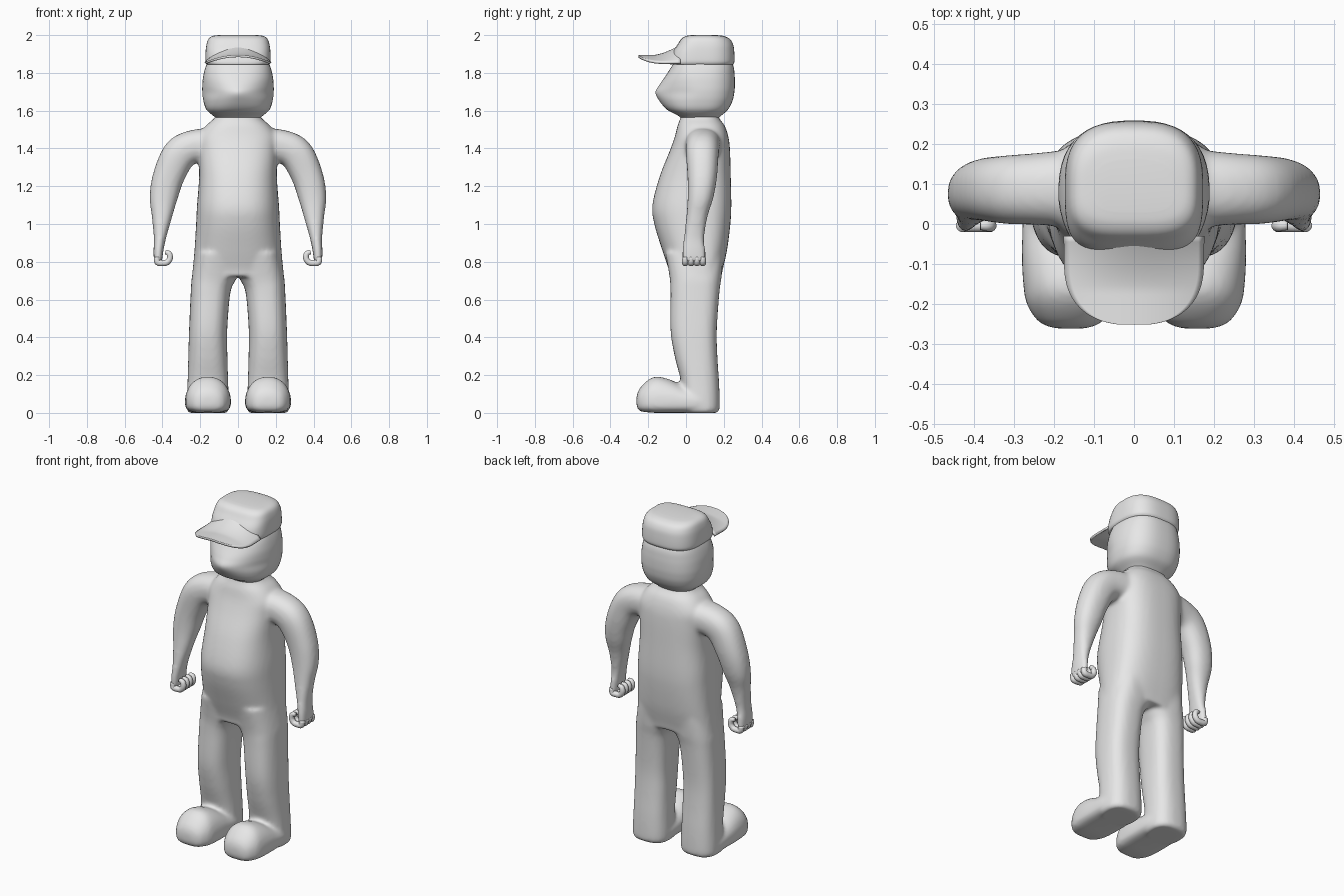
import bpy, bmesh, math
from mathutils import Vector

if "Cube" in bpy.data.objects:
    bpy.data.objects.remove(bpy.data.objects["Cube"])

grey = bpy.data.materials.new("plain grey")
grey.diffuse_color = (0.8, 0.8, 0.8, 1)
grey.use_nodes = True
grey.node_tree.nodes["Principled BSDF"].inputs["Base Color"].default_value = grey.diffuse_color


def finish(bm, name):
    bmesh.ops.recalc_face_normals(bm, faces=bm.faces)
    for f in bm.faces:
        f.smooth = True
    me = bpy.data.meshes.new(name)
    bm.to_mesh(me)
    bm.free()
    me.materials.append(grey)
    ob = bpy.data.objects.new(name, me)
    bpy.context.collection.objects.link(ob)
    return ob


def spline(rows, sub=6):
    """Catmull-Rom through rows of equal-length numbers."""
    out = []
    for i in range(len(rows) - 1):
        a, b, c, d = (rows[max(i - 1, 0)], rows[i], rows[i + 1],
                      rows[min(i + 2, len(rows) - 1)])
        for k in range(sub):
            t = k / sub
            out.append([0.5 * (2 * q + (r - p) * t + (2 * p - 5 * q + 4 * r - s) * t * t
                               + (3 * q - p - 3 * r + s) * t ** 3)
                        for p, q, r, s in zip(a, b, c, d)])
    return out + [list(rows[-1])]


def loft(bm, rows, v, u=None, n=48, sub=6):
    """Rows: x, y, z, half width, minus-v radius, plus-v radius, minus and plus exponents."""
    rows = spline(rows, sub)
    pts = [Vector(r[:3]) for r in rows]
    v = Vector(v)
    rings = []
    for i, r in enumerate(rows):
        tan = pts[min(i + 1, len(pts) - 1)] - pts[max(i - 1, 0)]
        side = Vector(u) if u else v.cross(tan).normalized()
        ring = []
        for k in range(n):
            a = 2 * math.pi * (k + 0.5) / n
            c, s = math.cos(a), math.sin(a)
            rad, e = (r[4], r[6]) if s < 0 else (r[5], r[7])
            p = pts[i] + side * r[3] * math.copysign(abs(c) ** (2 / e), c)
            ring.append(bm.verts.new(p + v * rad * math.copysign(abs(s) ** (2 / e), s)))
        rings.append(ring)
    for a, b in zip(rings, rings[1:]):
        for k in range(n):
            bm.faces.new((a[k], a[(k + 1) % n], b[(k + 1) % n], b[k]))
    bm.faces.new(rings[0])
    bm.faces.new(rings[-1])


X, Y, Z = (1, 0, 0), (0, 1, 0), (0, 0, 1)


def upright(bm, rows, cy):
    """Rows: z, centre x, half width, front y, back y, front and back exponents."""
    loft(bm, [(cx, cy, z, w, cy - f, b - cy, ef, eb) for z, cx, w, f, b, ef, eb in rows], Y, X)


# torso
bm = bmesh.new()
torso = [(1.59, .11, -.025, .165), (1.56, .125, -.03, .175), (1.52, .17, -.045, .205),
         (1.46, .21, -.06, .225), (1.39, .21, -.085, .233), (1.25, .206, -.14, .237),
         (1.10, .217, -.178, .24), (1.0, .222, -.168, .235), (.865, .23, -.127, .218),
         (.76, .24, -.092, .195), (.72, .243, -.088, .188)]
upright(bm, [(z, 0, w, f, b, 2.5, 2.7) for z, w, f, b in torso], .08)

for s in (-1, 1):
    # leg: height, inner x, outer x, front y, back y
    leg = [(.85, .0, .22, -.11, .2), (.72, .008, .244, -.087, .188), (.64, .04, .25, -.082, .177),
           (.44, .057, .259, -.082, .163), (.3, .056, .263, -.06, .166), (.16, .052, .267, -.025, .175),
           (.06, .048, .271, -.02, .178), (.015, .05, .27, -.02, .176), (0, .06, .26, -.01, .165)]
    upright(bm, [(z, s * (i + o) / 2, (o - i) / 2, f, b, 2.6, 2.6) for z, i, o, f, b in leg], .07)
    # foot: y, half width, depth below and above its middle line
    foot = [(-.262, .04, .025, .03), (-.245, .08, .05, .07), (-.2, .11, .057, .115),
            (-.155, .118, .06, .132), (-.09, .122, .06, .118), (-.02, .121, .06, .088),
            (.05, .118, .06, .06), (.11, .108, .06, .04)]
    loft(bm, [(s * .159, y, .06, w, d, h, 3.5, 2.2) for y, w, d, h in foot], Z, X)
    # arm and palm: x, z, half thickness, middle y, half depth
    arm = [(.13, 1.42, .09, .09, .1), (.24, 1.408, .088, .088, .09), (.312, 1.365, .09, .086, .086),
           (.368, 1.25, .083, .086, .078), (.394, 1.14, .074, .077, .068), (.403, 1.04, .054, .058, .056),
           (.413, .93, .033, .043, .054), (.421, .86, .026, .041, .062), (.424, .80, .022, .042, .063)]
    loft(bm, [(s * x, y, z, t, d, d, 2.3, 2.3) for x, z, t, y, d in arm], Y)

# blend torso and limbs into one soft skin
body = finish(bm, "body")
rm = body.modifiers.new("blend", 'REMESH')
rm.mode = 'VOXEL'
rm.voxel_size = 0.011
rm.use_smooth_shade = True
sm = body.modifiers.new("soften", 'SMOOTH')
sm.factor = 0.5
sm.iterations = 8

# curled fingers
for s, side in ((-1, "left"), (1, "right")):
    bm = bmesh.new()
    curl = [(.43, .825, .016), (.426, .797, .017), (.4, .793, .017), (.375, .797, .016),
            (.36, .82, .016), (.366, .845, .015), (.385, .85, .011)]
    for k in range(4):
        loft(bm, [(s * x, -.004 + .031 * k, z, r, r, r, 2, 2) for x, z, r in curl], Y, n=12, sub=3)
    finish(bm, side + "_fingers")

# head, with the front drawn to a point at the nose
bm = bmesh.new()
head = [(1.55, 0, .1, -.015, .16, 2.4, 2.5), (1.572, 0, .13, -.04, .185, 2.4, 2.5),
        (1.605, 0, .167, -.1, .222, 2.2, 2.6), (1.65, 0, .183, -.14, .246, 1.9, 2.6),
        (1.695, 0, .189, -.162, .256, 1.65, 2.6), (1.735, 0, .189, -.142, .259, 1.85, 2.6),
        (1.785, 0, .184, -.108, .258, 2.2, 2.6), (1.84, 0, .169, -.072, .25, 2.5, 2.7),
        (1.9, 0, .14, -.03, .22, 2.5, 2.7)]
upright(bm, head, .07)
finish(bm, "head")

# cap crown
bm = bmesh.new()
crown = [(1.845, .166, -.085, .25), (1.862, .173, -.085, .257), (1.91, .172, -.07, .256),
         (1.95, .167, -.045, .25), (1.98, .156, -.025, .232), (1.995, .135, 0, .2),
         (2.0, .1, .03, .16)]
upright(bm, [(z, 0, w, f, b, 3.4, 2.8) for z, w, f, b in crown], .09)
finish(bm, "cap_crown")

# cap brim, arched across its width
bm = bmesh.new()
rows = []
for i in range(25):
    y = -.03 - .222 * math.sin(math.pi / 2 * i / 24)
    t = max(0, -.1 - y) / .1535
    w = .172 * (1 - t ** 2.4) ** (1 / 2.4)
    row = []
    for k in range(25):
        x = w * (k / 12 - 1)
        q = (x / .172) ** 2
        rise = max(0, y + .17) ** 1.5
        row.append(bm.verts.new((x, y, 1.889 + rise * (1 - q) - .037 * q)))
    rows.append(row)
for a, b in zip(rows, rows[1:]):
    for k in range(24):
        bm.faces.new((a[k], b[k], b[k + 1], a[k + 1]))
bmesh.ops.recalc_face_normals(bm, faces=bm.faces)
brim = finish(bm, "cap_brim")
so = brim.modifiers.new("thickness", 'SOLIDIFY')
so.thickness = 0.012
so.offset = 0
